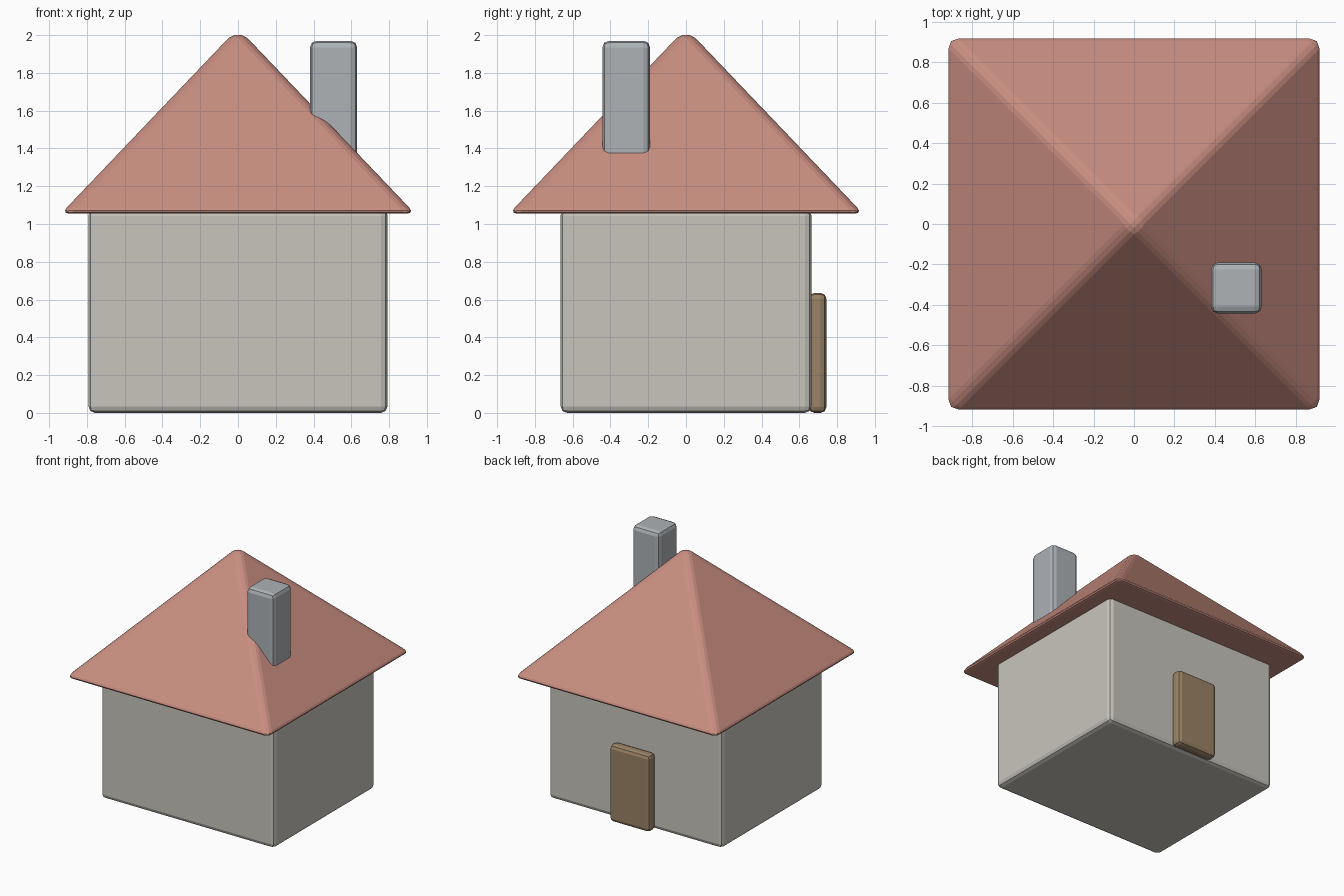
import bpy, bmesh

if "Cube" in bpy.data.objects:
    bpy.data.objects.remove(bpy.data.objects["Cube"])


def material(name, rgb):
    m = bpy.data.materials.new(name)
    lin = [(c / 255 / 12.92 if c < 11 else ((c / 255 + 0.055) / 1.055) ** 2.4) for c in rgb]
    m.diffuse_color = (*lin, 1)
    m.use_nodes = True
    m.node_tree.nodes["Principled BSDF"].inputs["Base Color"].default_value = m.diffuse_color
    return m


def finish(name, bm, mat, width, segments):
    """Round every edge, make the object and give it its colour."""
    bmesh.ops.recalc_face_normals(bm, faces=bm.faces)
    bmesh.ops.bevel(bm, geom=bm.edges[:], offset=width, segments=segments,
                    profile=0.5, affect='EDGES', clamp_overlap=True)
    me = bpy.data.meshes.new(name)
    bm.to_mesh(me)
    bm.free()
    me.materials.append(mat)
    ob = bpy.data.objects.new(name, me)
    bpy.context.collection.objects.link(ob)
    return ob


def box(name, lo, hi, mat, width=0.035, segments=2):
    bm = bmesh.new()
    bmesh.ops.create_cube(bm, size=1)
    for v in bm.verts:
        v.co = [(a + b) / 2 + c * (b - a) for a, b, c in zip(lo, hi, v.co)]
    return finish(name, bm, mat, width, segments)


wall_mat = material("warm grey plaster", (200, 197, 189))
roof_mat = material("terracotta", (200, 141, 128))
stone_mat = material("blue grey stone", (173, 178, 182))
door_mat = material("brown wood", (154, 131, 102))

# House body
box("walls", (-0.792, -0.664, 0), (0.792, 0.664, 1.08), wall_mat)

# Pyramid roof with rounded ridges and tip
bm = bmesh.new()
h = 0.937
base = [bm.verts.new((x, y, 1.055)) for x, y in ((-h, -h), (h, -h), (h, h), (-h, h))]
tip = bm.verts.new((0, 0, 2.033))
bm.faces.new(base)
for i in range(4):
    bm.faces.new((base[i], base[(i + 1) % 4], tip))
roof = finish("roof", bm, roof_mat, 0.042, 3)
# Keep the rounded tip at exactly two units
top = max(v.co.z for v in roof.data.vertices)
for v in roof.data.vertices:
    v.co.z = 1.055 + (v.co.z - 1.055) * (2.0 - 1.055) / (top - 1.055)

# Chimney on the right slope
box("chimney", (0.381, -0.443, 1.2), (0.631, -0.19, 1.97), stone_mat)

# Door on the back wall
box("door", (-0.183, 0.65, 0), (0.183, 0.743, 0.635), door_mat, 0.03)
